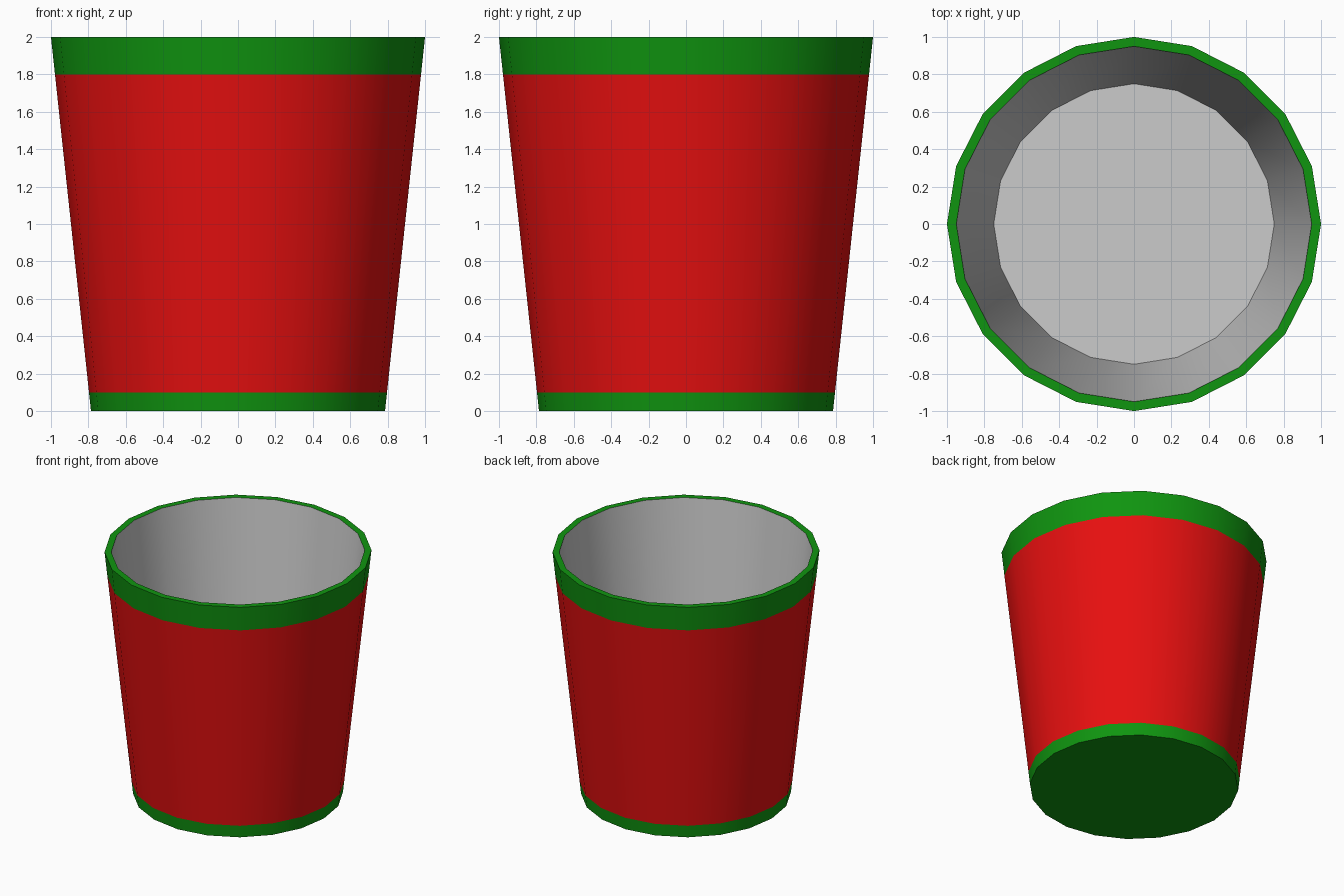
import bpy, bmesh, math

if "Cube" in bpy.data.objects:
    bpy.data.objects.remove(bpy.data.objects["Cube"])

SIDES = 20


def material(name, rgb):
    m = bpy.data.materials.new(name)
    m.diffuse_color = (*rgb, 1)
    m.use_nodes = True
    m.node_tree.nodes["Principled BSDF"].inputs["Base Color"].default_value = m.diffuse_color
    return m


def revolve(name, profile, mat=None, cap_start=False, cap_end=False):
    """Sweep (radius, z) points around z; profile runs up the outside, down the inside."""
    bm = bmesh.new()
    rings = []
    for r, z in profile:
        rings.append([bm.verts.new((r * math.cos(2 * math.pi * i / SIDES),
                                    r * math.sin(2 * math.pi * i / SIDES), z))
                      for i in range(SIDES)])
    for a, b in zip(rings, rings[1:]):
        for i in range(SIDES):
            j = (i + 1) % SIDES
            bm.faces.new((a[i], a[j], b[j], b[i]))
    if cap_start:
        bm.faces.new(rings[0][::-1])
    if cap_end:
        bm.faces.new(rings[-1])
    me = bpy.data.meshes.new(name)
    bm.to_mesh(me)
    bm.free()
    if mat:
        me.materials.append(mat)
    ob = bpy.data.objects.new(name, me)
    bpy.context.collection.objects.link(ob)
    bpy.ops.object.select_all(action='DESELECT')
    ob.select_set(True)
    bpy.context.view_layer.objects.active = ob
    bpy.ops.object.shade_smooth_by_angle(angle=math.radians(30))
    return ob


def outer(z):
    """Outer radius of the tapered wall at height z."""
    return 0.786 + (1.0 - 0.786) * z / 2


red = material("red", (0.8, 0.005, 0.005))
green = material("green", (0.005, 0.3, 0.005))

# green foot with closed underside
revolve("base_band", [(outer(0), 0), (outer(0.1), 0.1)], green, cap_start=True)
# red tapered wall
revolve("cup_wall", [(outer(0.1), 0.1), (outer(1.8), 1.8)], red)
# green rim band with flat lip
revolve("rim_band", [(outer(1.8), 1.8), (1.0, 2.0), (0.95, 2.0)], green)
# grey inside wall and floor
revolve("inner_lining", [(0.95, 2.0), (0.75, 0.1)], cap_end=True)
